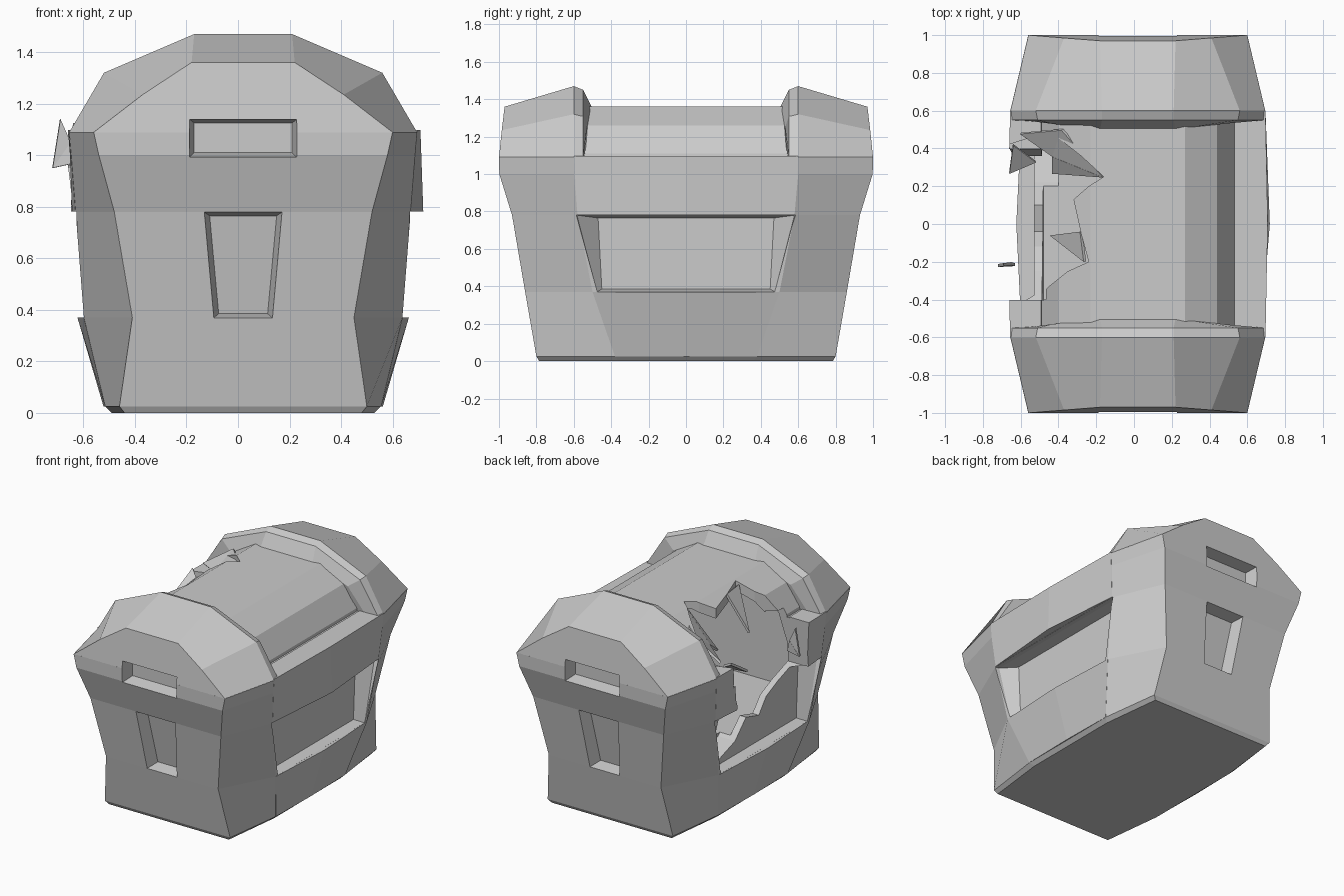
import bpy, bmesh
from mathutils import Vector

if "Cube" in bpy.data.objects:
    bpy.data.objects.remove(bpy.data.objects["Cube"])

OFF = 0.02  # body sits slightly right of the broken splinters


def make(name, verts, faces):
    bm = bmesh.new()
    vs = [bm.verts.new(v) for v in verts]
    for f in faces:
        bm.faces.new([vs[i] for i in f])
    bmesh.ops.recalc_face_normals(bm, faces=bm.faces)
    me = bpy.data.meshes.new(name)
    bm.to_mesh(me)
    bm.free()
    ob = bpy.data.objects.new(name, me)
    bpy.context.collection.objects.link(ob)
    return ob


def loft(name, rings):
    n, m = len(rings[0]), len(rings)
    faces = [list(range(n)), list(range((m - 1) * n, m * n))]
    for k in range(m - 1):
        for i in range(n):
            j = (i + 1) % n
            faces.append([k * n + i, k * n + j, (k + 1) * n + j, (k + 1) * n + i])
    return make(name, [p for r in rings for p in r], faces)


def cut(ob, cutters):
    for c in cutters:
        m = ob.modifiers.new("cut", 'BOOLEAN')
        m.operation, m.solver, m.object = 'DIFFERENCE', 'EXACT', c
    bpy.context.view_layer.update()
    dg = bpy.context.evaluated_depsgraph_get()
    me = bpy.data.meshes.new_from_object(ob.evaluated_get(dg))
    ob.modifiers.clear()
    ob.data = me


def arch(half, y):
    # symmetrical arch section from its right half, bottom to top
    ys = y if isinstance(y, (list, tuple)) else [y] * len(half)
    r = [(OFF + x, b, z) for (x, z), b in zip(half, ys)]
    return r + [(2 * OFF - x, b, z) for x, b, z in reversed(r)]


def trap(a, b, zt, zb):
    # trapezoid outline: half widths at top and bottom
    return [(-a, zt), (a, zt), (b, zb), (-b, zb)]


# recess cutters on both sides and both ends
side_recess, end_recess = [], []
for s in (-1, 1):
    side_recess.append(loft("cutter_side_recess", [
        [(OFF + s * x, y, z) for y, z in t] for x, t in (
            (0.55, trap(0.47, 0.45, 0.765, 0.385)),
            (0.62, trap(0.58, 0.475, 0.78, 0.37)),
            (0.80, trap(0.62, 0.48, 0.785, 0.365)))]))
    end_recess.append(loft("cutter_end_recess", [
        [(OFF + x, s * d, z) for (x, z), d in zip(t, ds)] for t, ds in (
            (trap(0.13, 0.095, 0.765, 0.385), (0.84, 0.84, 0.77, 0.77)),
            (trap(0.16, 0.118, 0.785, 0.365), (0.97, 0.97, 0.88, 0.88)))]))
    end_recess.append(loft("cutter_handle_recess", [
        [(OFF + x, s * d, z) for x, z in t] for d, t in (
            (0.91, trap(0.19, 0.19, 1.125, 1.01)),
            (1.03, trap(0.215, 0.215, 1.145, 0.985)))]))

# hollow interior
interior = loft("cutter_interior", [
    arch([(0.50, 0.50), (0.51, 0.9), (0.45, 1.1), (0.37, 1.22), (0.22, 1.31)], y)
    for y in (-0.60, 0.60)])

# jagged hole through the lid and the left side
lid_edge = [(-0.85, -0.38), (-0.50, -0.38), (-0.45, -0.33), (-0.35, -0.25),
            (-0.24, -0.20), (-0.28, -0.05), (-0.32, 0.13), (-0.24, 0.20),
            (-0.16, 0.25), (-0.28, 0.36), (-0.42, 0.47), (-0.54, 0.46), (-0.85, 0.36)]
hole_lid = loft("cutter_lid_hole", [[(x, y, z) for x, y in lid_edge] for z in (0.96, 1.7)])
side_edge = [(-0.40, 1.15), (-0.42, 0.78), (-0.25, 0.72), (-0.12, 0.66), (-0.04, 0.56),
             (0.10, 0.60), (0.22, 0.48), (0.40, 0.42), (0.44, 0.60), (0.36, 0.80),
             (0.40, 0.95), (0.33, 1.15)]
hole_side = loft("cutter_side_hole", [[(x, y, z) for y, z in side_edge] for x in (-0.95, -0.40)])
holes = [hole_lid, hole_side]

# tapered chest body: z, end half width, side half width, end y, corner y
rings = []
for z, fx, hx, hy, cy in ((0, 0.46, 0.51, 0.785, 0.36), (0.025, 0.48, 0.535, 0.80, 0.38),
                          (0.37, 0.43, 0.618, 0.86, 0.50), (0.78, 0.50, 0.65, 0.93, 0.58),
                          (1.0, 0.56, 0.667, 0.998, 0.60), (1.09, 0.58, 0.675, 1.0, 0.60)):
    q = [(fx, -hy), (hx, -cy), (hx, cy), (fx, hy)]
    rings.append([(OFF + x, y, z) for x, y in q] + [(OFF - x, y, z) for x, y in reversed(q)])
body = loft("chest_body", rings)
cut(body, side_recess + end_recess + [interior] + holes)

# domed end caps of the lid
for s, label in ((-1, "front"), (1, "back")):
    cap = loft(label + "_lid_cap", [
        arch([(0.58, 1.089), (0.39, 1.235), (0.20, 1.36)], [s, s * 0.985, s * 0.97]),
        arch([(0.675, 1.089), (0.54, 1.32), (0.19, 1.47)], s * 0.60),
        arch([(0.67, 1.089), (0.53, 1.308), (0.19, 1.45)], s * 0.55),
        arch([(0.57, 1.089), (0.45, 1.25), (0.20, 1.35)], [s * 0.545, s * 0.53, s * 0.50])])
    cut(cap, end_recess + [interior])

# middle barrel of the lid
lid = loft("lid_barrel", [
    arch([(0.515, 1.06), (0.51, 1.11), (0.42, 1.26), (0.25, 1.36)], y) for y in (-0.56, 0.56)])
cut(lid, [interior] + holes)

# side rails and lower side panels, flush with the corner posts and bowed outwards
for s, label in ((-1, "left"), (1, "right")):
    def slab(name, rows):
        # rows: z, inner x, outer x at ends, bow, half length
        return loft(name, [[(OFF + s * i, -h, z), (OFF + s * o, -h, z),
                            (OFF + s * (o + b), 0, z), (OFF + s * o, h, z),
                            (OFF + s * i, h, z)] for z, i, o, b, h in rows])
    rail = slab(label + "_rail", [(0.782, 0.58, 0.651, 0.048, 0.58), (1.097, 0.53, 0.676, 0.012, 0.60)])
    if s < 0:
        cut(rail, holes)
    slab(label + "_lower_panel", [(0.025, 0.50, 0.536, 0.006, 0.38), (0.37, 0.57, 0.619, 0.024, 0.50)])

# broken splinters around the hole
shards = [
    [(-0.72, -0.22, 0.95), (-0.65, -0.21, 1.05), (-0.69, -0.215, 1.14)],
    [(-0.72, -0.22, 0.95), (-0.63, -0.215, 0.97), (-0.65, -0.21, 1.05)],
    [(-0.16, 0.25, 1.33), (-0.43, 0.36, 1.17), (-0.38, 0.50, 1.29)],
    [(-0.16, 0.25, 1.33), (-0.43, 0.27, 1.10), (-0.43, 0.36, 1.17)],
    [(-0.43, 0.36, 1.17), (-0.38, 0.50, 1.29), (-0.60, 0.48, 1.14)],
    [(-0.66, 0.27, 1.02), (-0.64, 0.42, 1.12), (-0.52, 0.33, 1.04)],
    [(-0.26, -0.20, 1.33), (-0.28, -0.04, 1.33), (-0.44, -0.06, 1.10)],
]
for k, tri in enumerate(shards):
    a, b, c = (Vector(p) for p in tri)
    n = (b - a).cross(c - a).normalized() * 0.008
    loft("splinter_%d" % k, [[p - n for p in (a, b, c)], [p + n for p in (a, b, c)]])

# remove helpers
for c in side_recess + end_recess + [interior] + holes:
    bpy.data.objects.remove(c)
